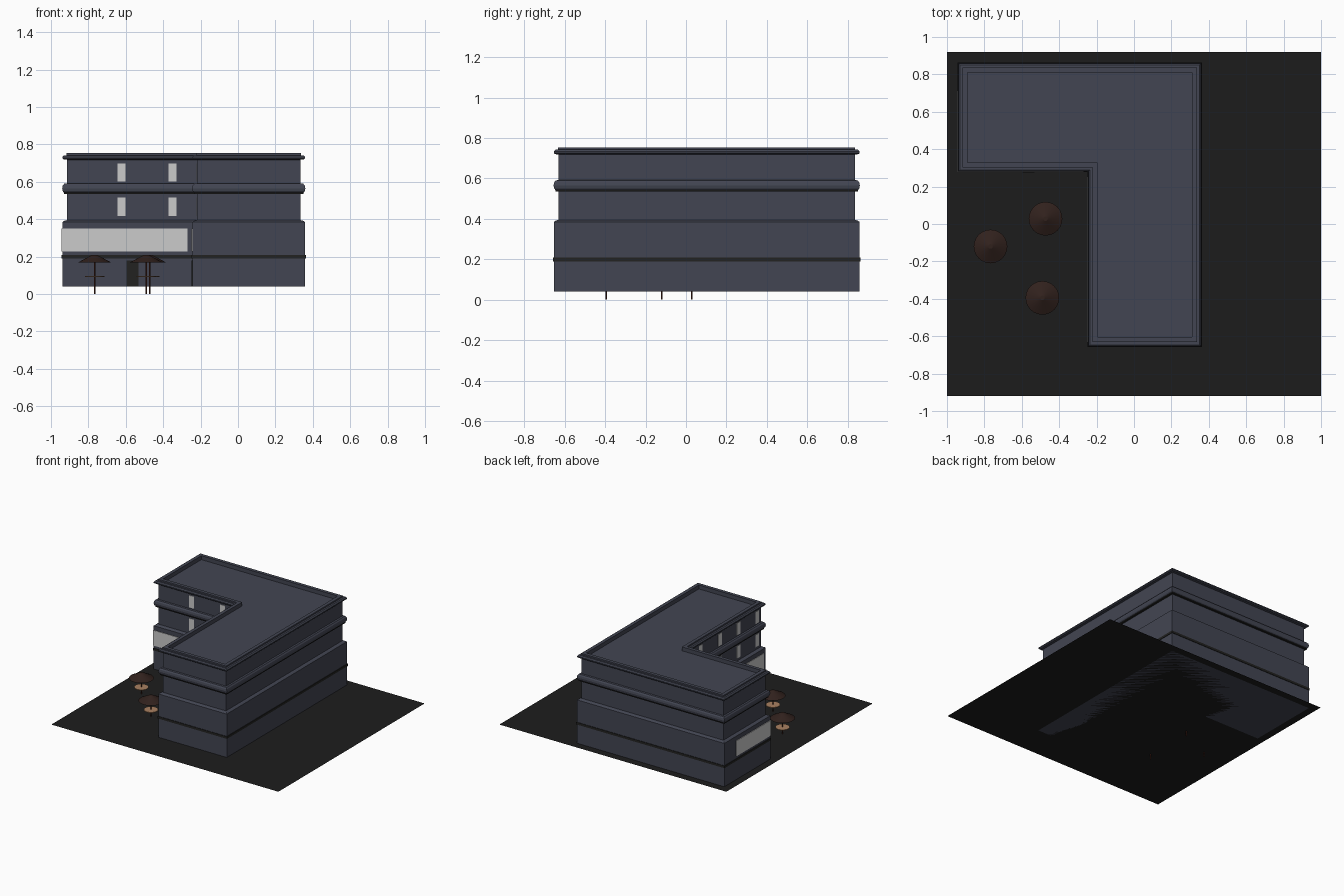
import bpy, bmesh, math

if "Cube" in bpy.data.objects:
    bpy.data.objects.remove(bpy.data.objects["Cube"])


def mat(name, col):
    m = bpy.data.materials.new(name)
    m.diffuse_color = (*col, 1)
    m.use_nodes = True
    m.node_tree.nodes["Principled BSDF"].inputs["Base Color"].default_value = m.diffuse_color
    return m


SLATE = mat("slate", (0.055, 0.06, 0.085))
DARK = mat("dark_trim", (0.016, 0.016, 0.015))
PAVING = mat("paving", (0.012, 0.012, 0.012))
CANVAS = mat("canvas", (0.03, 0.015, 0.012))
WOOD = mat("wood", (0.4, 0.22, 0.12))
POLE = mat("pole", (0.08, 0.02, 0.012))

# L-shaped wall line of the upper storeys, counter-clockwise
X0, X1, XN = -0.915, 0.335, -0.22
Y0, Y1, YN = -0.63, 0.835, 0.305


def outline(d):
    """The L outline moved outward by d."""
    return [(XN - d, Y0 - d), (X1 + d, Y0 - d), (X1 + d, Y1 + d),
            (X0 - d, Y1 + d), (X0 - d, YN - d), (XN - d, YN - d)]


def finish(bm, name, material):
    bmesh.ops.recalc_face_normals(bm, faces=bm.faces)
    me = bpy.data.meshes.new(name)
    bm.to_mesh(me)
    bm.free()
    ob = bpy.data.objects.new(name, me)
    if material:
        me.materials.append(material)
    bpy.context.collection.objects.link(ob)
    return ob


def loft(name, profile, material, closed=False):
    """Sweep a (outward offset, height) profile round the L."""
    bm = bmesh.new()
    rings = [[bm.verts.new((x, y, z)) for x, y in outline(d)] for d, z in profile]
    pairs = list(zip(rings, rings[1:]))
    if closed:
        pairs.append((rings[-1], rings[0]))
    for a, b in pairs:
        for i in range(6):
            j = (i + 1) % 6
            bm.faces.new((a[i], a[j], b[j], b[i]))
    if not closed:
        bm.faces.new(rings[0])
        bm.faces.new(rings[-1])
    return finish(bm, name, material)


def box(name, lo, hi, material=None):
    bm = bmesh.new()
    bmesh.ops.create_cube(bm, size=1)
    for v in bm.verts:
        v.co = [(a + b) / 2 + c * (b - a) for a, b, c in zip(lo, hi, v.co)]
    return finish(bm, name, material)


def cone(name, x, y, z0, z1, r0, r1, n, material):
    bm = bmesh.new()
    bmesh.ops.create_cone(bm, cap_ends=True, segments=n, radius1=r0, radius2=r1, depth=z1 - z0)
    bmesh.ops.translate(bm, verts=bm.verts, vec=(x, y, (z0 + z1) / 2))
    ob = finish(bm, name, material)
    for p in ob.data.polygons:
        p.use_smooth = len(p.vertices) == 4
    return ob


# Paved ground sheet
bm = bmesh.new()
bm.faces.new([bm.verts.new((x, y, 0.04)) for x, y in
              ((-1, -0.92), (1, -0.92), (1, 0.92), (-1, 0.92))])
finish(bm, "paving", PAVING)

# Walls, ledge, mid cornice, top cornice, parapet and sunken roof in one profile
loft("building", [
    (0.024, 0.04), (0.024, 0.385), (0.012, 0.392), (0, 0.395),
    (0, 0.54), (0.014, 0.54), (0.022, 0.55), (0.025, 0.565), (0.022, 0.58), (0.014, 0.59), (0, 0.592),
    (0, 0.718), (0.018, 0.72), (0.024, 0.726), (0.024, 0.734), (0.016, 0.742), (0.002, 0.742),
    (0.002, 0.753), (-0.025, 0.753), (-0.025, 0.722)], SLATE)

# Dark belt round the ground floor and shadow line under the mid cornice
loft("belt", [(0.02, 0.19), (0.028, 0.19), (0.028, 0.208), (0.02, 0.208)], DARK, True)
loft("cornice_shadow", [(-0.004, 0.535), (0.016, 0.535), (0.016, 0.545), (-0.004, 0.545)], DARK, True)

# Upper windows on both courtyard walls
for z0, z1 in ((0.417, 0.515), (0.602, 0.698)):
    for x in (-0.623, -0.35):
        box("window_front", (x - 0.022, YN - 0.003, z0), (x + 0.022, YN + 0.005, z1))
    for y in (0.13, -0.11, -0.345, -0.58):
        box("window_side", (XN - 0.003, y - 0.022, z0), (XN + 0.005, y + 0.022, z1))

# Large glazed strips above the belt
FY, FX, LX = YN - 0.024, XN - 0.024, X0 - 0.024
box("glazing_front", (LX - 0.005, FY - 0.004, 0.228), (-0.27, FY + 0.005, 0.35))
box("glazing_left", (LX - 0.005, FY, 0.228), (LX + 0.005, 0.71, 0.35))
box("glazing_court", (FX - 0.004, -0.63, 0.228), (FX + 0.005, 0.25, 0.35))

# Doors
box("door_front", (-0.597, FY - 0.005, 0.04), (-0.533, FY + 0.005, 0.18), DARK)
box("door_court", (FX - 0.005, -0.22, 0.04), (FX + 0.005, -0.15, 0.18), DARK)

# Cafe tables with parasols
for x, y in ((-0.767, -0.12), (-0.473, 0.028), (-0.49, -0.395)):
    cone("parasol_pole", x, y, 0, 0.2, 0.004, 0.004, 8, POLE)
    cone("parasol_canopy", x, y, 0.168, 0.21, 0.09, 0.012, 24, CANVAS)
    cone("table_top", x, y, 0.092, 0.097, 0.052, 0.052, 24, WOOD)
